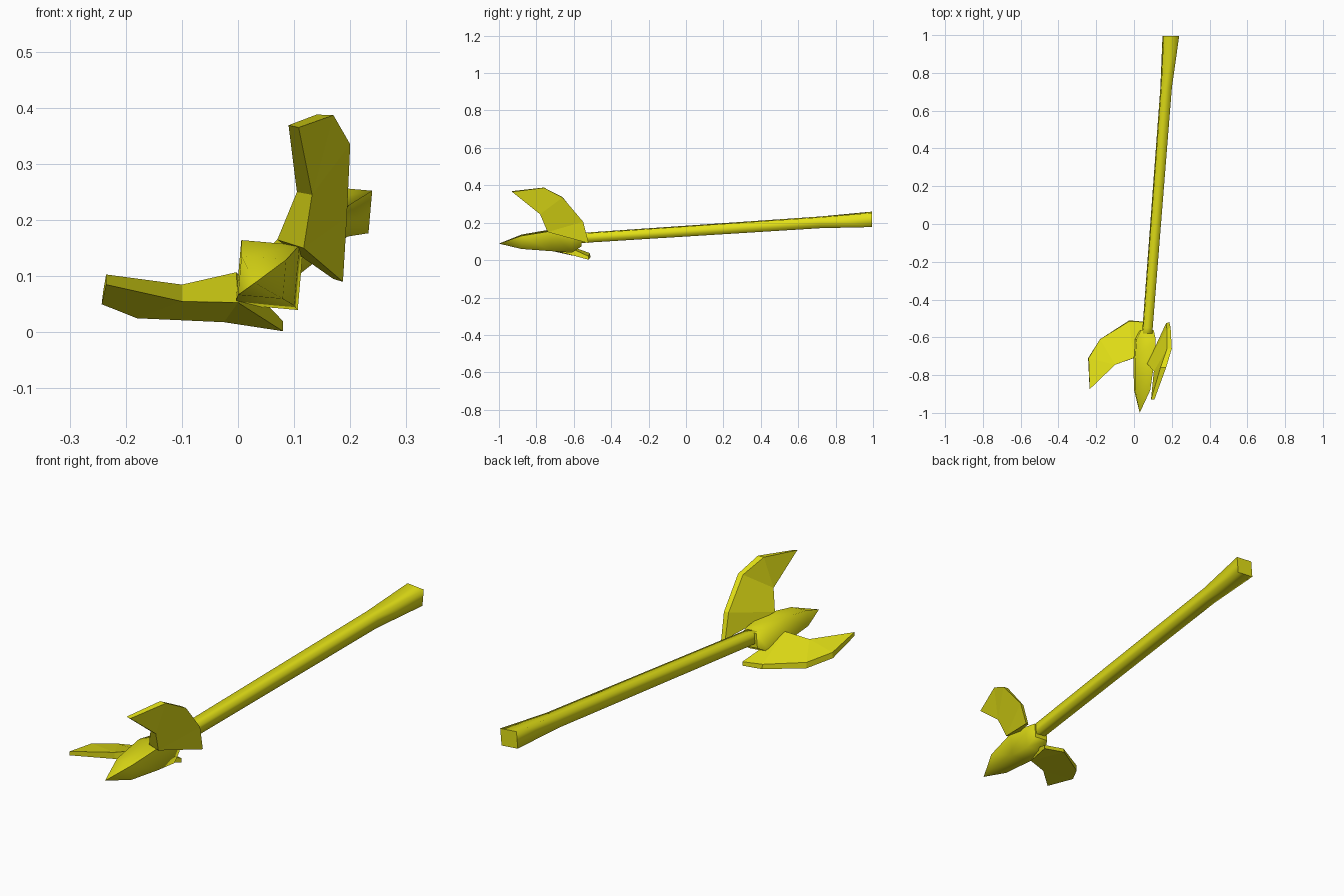
import bpy
import bmesh
import math

if "Cube" in bpy.data.objects:
    bpy.data.objects.remove(bpy.data.objects["Cube"])

yellow = bpy.data.materials.new("yellow")
yellow.diffuse_color = (0.76, 0.74, 0.008, 1)
yellow.use_nodes = True
yellow.node_tree.nodes["Principled BSDF"].inputs["Base Color"].default_value = yellow.diffuse_color


def finish(bm, name):
    bmesh.ops.recalc_face_normals(bm, faces=bm.faces[:])
    me = bpy.data.meshes.new(name)
    bm.to_mesh(me)
    bm.free()
    me.materials.append(yellow)
    ob = bpy.data.objects.new(name, me)
    bpy.context.collection.objects.link(ob)
    return ob


def loft(name, rings, tip=None, seams=()):
    """Smooth square-section body; each ring is (y, x, z, half width, half height)."""
    bm = bmesh.new()
    a = math.radians(-5)
    loops = []
    for y, x, z, w, h in rings:
        loop = []
        for sx, sz in ((-1, 1), (1, 1), (1, -1), (-1, -1)):
            u, v = sx * w, sz * h
            loop.append(bm.verts.new((x + u * math.cos(a) - v * math.sin(a), y,
                                      z + u * math.sin(a) + v * math.cos(a))))
        loops.append(loop)
    for p, q in zip(loops, loops[1:]):
        for i in range(4):
            j = (i + 1) % 4
            bm.faces.new((p[i], p[j], q[j], q[i]))
    if tip:
        t = bm.verts.new(tip)
        for i in range(4):
            bm.faces.new((t, loops[0][i], loops[0][(i + 1) % 4]))
    else:
        bm.faces.new(loops[0])
    bm.faces.new(loops[-1])
    for f in bm.faces:
        f.smooth = True
    # crisp end cap and chosen lengthwise edges
    for i in range(4):
        bm.edges.get((loops[-1][i], loops[-1][(i + 1) % 4])).smooth = False
    for i in seams:
        if tip:
            bm.edges.get((t, loops[0][i])).smooth = False
        for p, q in zip(loops, loops[1:]):
            bm.edges.get((p[i], q[i])).smooth = False
    return finish(bm, name)


def blade(name, outer, inner):
    """Flat-shaded curved plate between two matching outlines."""
    bm = bmesh.new()
    a = [bm.verts.new(p) for p in outer]
    b = [bm.verts.new(p) for p in inner]
    n = len(a)
    for v in (a, b):
        # tip, outer rim, tail, root, inner notch
        bm.faces.new((v[0], v[1], v[6]))
        bm.faces.new((v[1], v[2], v[6]))
        bm.faces.new((v[2], v[3], v[5], v[6]))
        bm.faces.new((v[3], v[4], v[5]))
    for i in range(n):
        j = (i + 1) % n
        bm.faces.new((a[i], a[j], b[j], b[i]))
    return finish(bm, name)


# Long shaft with flared butt
loft("shaft", [
    (-0.62, 0.067, 0.114, 0.025, 0.025),
    (-0.55, 0.072, 0.119, 0.025, 0.025),
    (0.72, 0.170, 0.202, 0.028, 0.029),
    (0.995, 0.195, 0.218, 0.041, 0.038),
])

# Pointed head
loft("head", [
    (-0.88, 0.043, 0.098, 0.040, 0.035),
    (-0.72, 0.053, 0.106, 0.052, 0.054),
    (-0.61, 0.060, 0.094, 0.051, 0.050),
    (-0.56, 0.068, 0.108, 0.033, 0.033),
], tip=(0.03, -1.0, 0.088), seams=(1, 3))

# Low side blade
blade("side_blade", [
    (-0.235, -0.875, 0.085), (-0.243, -0.71, 0.05), (-0.18, -0.61, 0.025),
    (-0.025, -0.51, 0.018), (0.08, -0.52, 0.002), (0.0, -0.71, 0.053),
    (-0.10, -0.745, 0.055),
], [
    (-0.235, -0.875, 0.103), (-0.24, -0.71, 0.075), (-0.18, -0.61, 0.052),
    (-0.025, -0.515, 0.038), (0.08, -0.52, 0.02), (-0.003, -0.71, 0.107),
    (-0.10, -0.745, 0.085),
])

# Upright blade
blade("upright_blade", [
    (0.108, -0.93, 0.365), (0.17, -0.76, 0.387), (0.20, -0.66, 0.335),
    (0.194, -0.55, 0.205), (0.187, -0.52, 0.09), (0.117, -0.74, 0.15),
    (0.132, -0.78, 0.245),
], [
    (0.09, -0.93, 0.369), (0.14, -0.76, 0.388), (0.175, -0.66, 0.337),
    (0.174, -0.555, 0.205), (0.17, -0.525, 0.095), (0.07, -0.74, 0.165),
    (0.105, -0.78, 0.25),
])
